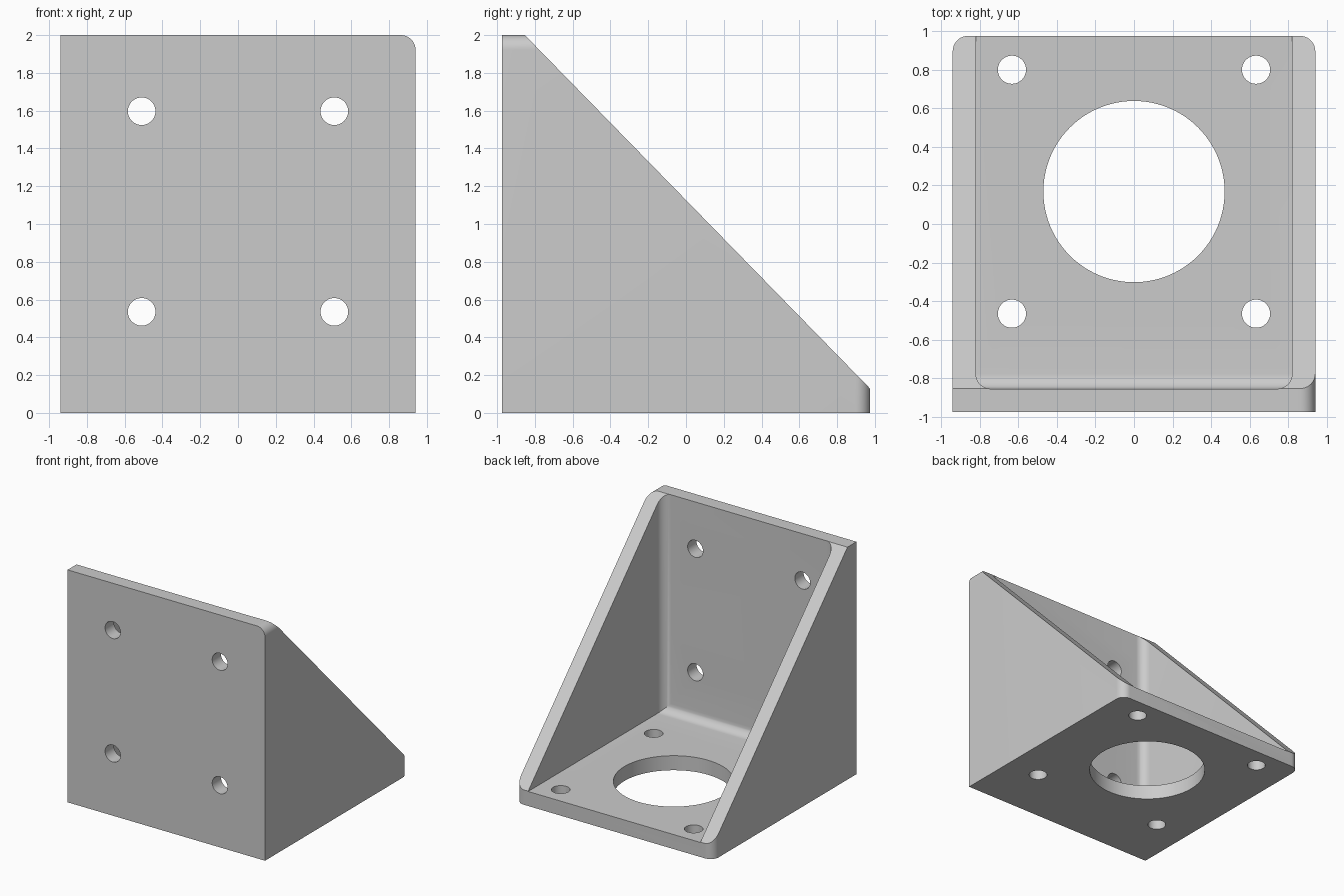
import bpy
import bmesh
from math import radians
from mathutils import Matrix, Vector

cube = bpy.data.objects.get("Cube")
if cube:
    bpy.data.objects.remove(cube, do_unlink=True)

grey = bpy.data.materials.new("light_grey")
grey.use_nodes = True
grey.diffuse_color = (0.6, 0.6, 0.6, 1)
grey.node_tree.nodes["Principled BSDF"].inputs["Base Color"].default_value = (0.6, 0.6, 0.6, 1)

WIDTH, DEPTH, HEIGHT = 0.94, 0.975, 2.0    # half width, half depth, height
WALL, FLOOR, RADIUS = 0.12, 0.125, 0.078
INNER_FRONT = WALL - DEPTH


def make_object(name, bm):
    bmesh.ops.recalc_face_normals(bm, faces=bm.faces)
    mesh = bpy.data.meshes.new(name)
    bm.to_mesh(mesh)
    bm.free()
    mesh.materials.append(grey)
    obj = bpy.data.objects.new(name, mesh)
    bpy.context.collection.objects.link(obj)
    return obj


def rounded_box(name, low, high, rounded):
    """Box whose edges on the given sides (signs per axis) are filleted."""
    low, high = Vector(low), Vector(high)
    bm = bmesh.new()
    bmesh.ops.create_cube(bm, size=2)
    edges = [e for e in bm.edges
             if tuple(round(c) for c in (e.verts[0].co + e.verts[1].co) / 2) in rounded]
    half, centre = (high - low) / 2, (high + low) / 2
    for v in bm.verts:
        v.co = centre + v.co * half
    bmesh.ops.bevel(bm, geom=edges, offset=RADIUS, segments=10,
                    profile=0.5, affect='EDGES')
    return make_object(name, bm)


def cylinder(name, centre, radius, axis, segments=64):
    bm = bmesh.new()
    turn = Matrix.Rotation(radians(90), 4, 'X') if axis == 'Y' else Matrix()
    bmesh.ops.create_cone(bm, cap_ends=True, segments=segments, radius1=radius,
                          radius2=radius, depth=0.4,
                          matrix=Matrix.Translation(centre) @ turn)
    return make_object(name, bm)


def combine(target, tool, operation):
    tool.hide_render = True
    mod = target.modifiers.new("cut", 'BOOLEAN')
    mod.operation, mod.solver, mod.object = operation, 'EXACT', tool
    bpy.context.view_layer.objects.active = target
    bpy.ops.object.modifier_apply(modifier=mod.name)
    bpy.data.objects.remove(tool, do_unlink=True)


# Outer block: rounded rear corners and one rounded top corner
bracket = rounded_box("angle_bracket", (-WIDTH, -DEPTH, 0), (WIDTH, DEPTH, HEIGHT),
                      {(1, 1, 0), (-1, 1, 0)})
combine(bracket, rounded_box("corner_tool", (-2, -2, -1), (WIDTH, 2, HEIGHT),
                             {(1, 0, 1)}), 'INTERSECT')

# Sloped top of the side ribs
bm = bmesh.new()
bm.from_mesh(bracket.data)
foot, head = Vector((0, DEPTH, FLOOR + 0.003)), Vector((0, INNER_FRONT + 0.002, HEIGHT))
normal = (head - foot).cross(Vector((1, 0, 0)))
if normal.z < 0:
    normal.negate()
cut = bmesh.ops.bisect_plane(bm, geom=bm.verts[:] + bm.edges[:] + bm.faces[:],
                             plane_co=foot, plane_no=normal, clear_outer=True)
rim = [g for g in cut["geom_cut"] if isinstance(g, bmesh.types.BMEdge)]
bmesh.ops.contextual_create(bm, geom=rim)
bmesh.ops.recalc_face_normals(bm, faces=bm.faces)
bm.to_mesh(bracket.data)
bm.free()

# Cavity with filleted inner corners
inner = WIDTH - WALL
cavity = rounded_box("cavity_tool", (-inner, INNER_FRONT, -1), (inner, 2, 3),
                     {(1, -1, 0), (-1, -1, 0)})
combine(cavity, rounded_box("floor_tool", (-2, INNER_FRONT, FLOOR), (2, 1.5, 2.5),
                            {(0, -1, -1)}), 'INTERSECT')
combine(bracket, cavity, 'DIFFERENCE')

# Bolt holes in the front plate and in the floor, and the large floor opening
for side in (-1, 1):
    for z in (0.535, 1.597):
        combine(bracket, cylinder("wall_hole", (side * 0.51, -DEPTH, z), 0.073, 'Y'),
                'DIFFERENCE')
    for y in (-0.465, 0.8):
        combine(bracket, cylinder("floor_hole", (side * 0.633, y, 0), 0.073, 'Z'),
                'DIFFERENCE')
combine(bracket, cylinder("centre_hole", (0, 0.168, 0), 0.47, 'Z', 96), 'DIFFERENCE')

# Smooth fillets, crisp edges
bpy.ops.object.select_all(action='DESELECT')
bracket.select_set(True)
bpy.context.view_layer.objects.active = bracket
bpy.ops.object.shade_smooth_by_angle(angle=radians(25))
